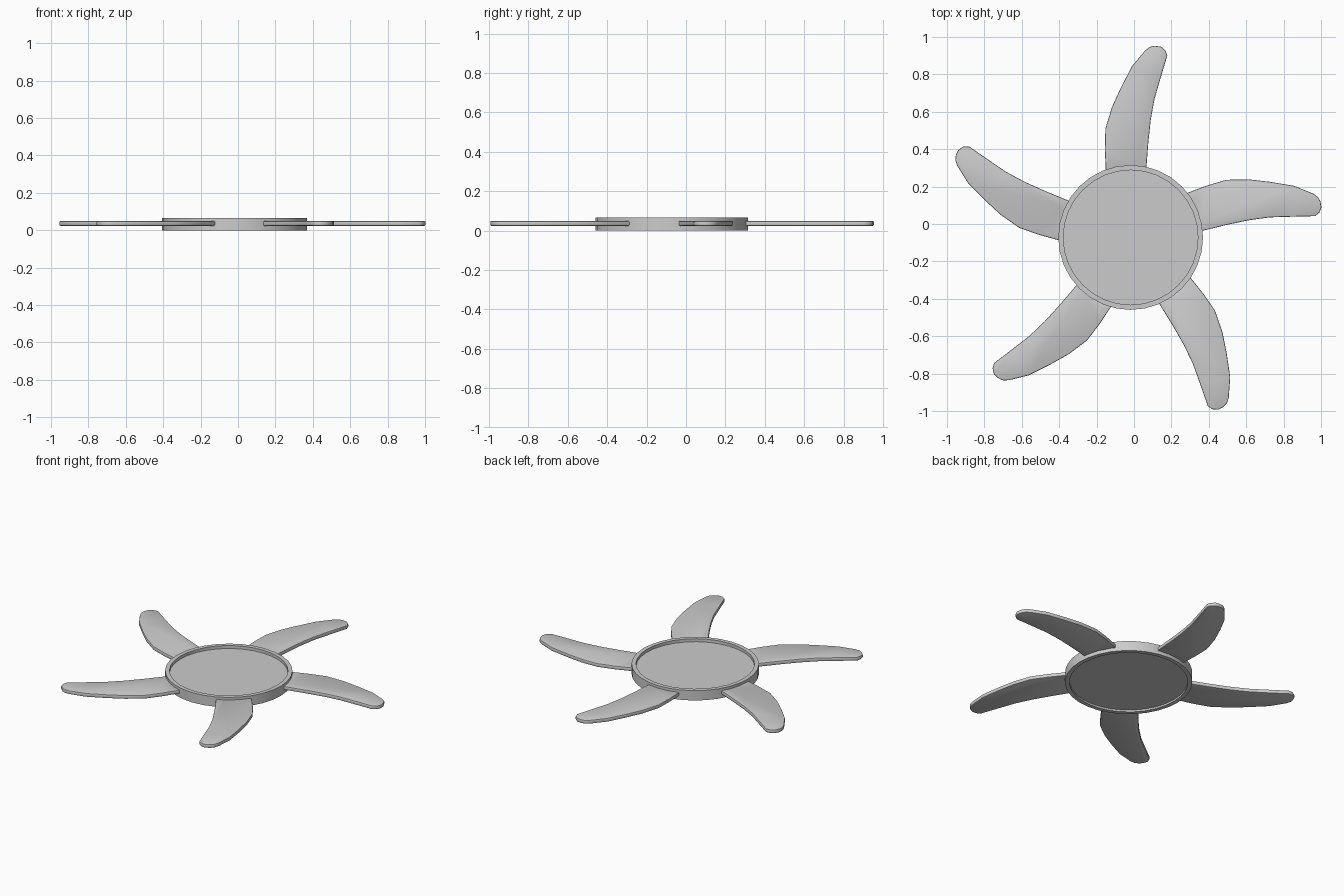
import bpy, bmesh, math
from mathutils import Matrix, Vector

if "Cube" in bpy.data.objects:
    bpy.data.objects.remove(bpy.data.objects["Cube"])

CX, CY = -0.018, -0.072   # hub axis


def finish(bm, name):
    bmesh.ops.recalc_face_normals(bm, faces=bm.faces[:])
    me = bpy.data.meshes.new(name)
    bm.to_mesh(me)
    bm.free()
    ob = bpy.data.objects.new(name, me)
    bpy.context.collection.objects.link(ob)
    bpy.ops.object.select_all(action='DESELECT')
    ob.select_set(True)
    bpy.context.view_layer.objects.active = ob
    bpy.ops.object.shade_smooth_by_angle(angle=math.radians(35))
    return ob


# Hub: disc with a raised rim, recessed on top and underneath
bm = bmesh.new()
profile = [(0.36, 0.012), (0.36, 0.0), (0.387, 0.0),
           (0.387, 0.066), (0.36, 0.066), (0.36, 0.046)]
N = 32
rings = [[bm.verts.new((CX + r * math.cos(2 * math.pi * i / N),
                        CY + r * math.sin(2 * math.pi * i / N), z))
          for i in range(N)] for r, z in profile]
for a, b in zip(rings, rings[1:]):
    for i in range(N):
        j = (i + 1) % N
        bm.faces.new((a[i], a[j], b[j], b[i]))
bm.faces.new(rings[0])
bm.faces.new(rings[-1])
finish(bm, "hub")

# Blades: one swept outline with softened edges, repeated five times
outline = [(-0.150, 0.270), (-0.156, 0.40), (-0.153, 0.51), (-0.118, 0.625),
           (-0.07, 0.73), (-0.01, 0.845), (0.06, 0.928), (0.085, 0.947),
           (0.112, 0.953), (0.145, 0.948), (0.168, 0.928), (0.178, 0.90),
           (0.145, 0.79), (0.110, 0.67), (0.090, 0.56), (0.077, 0.44),
           (0.065, 0.285), (0.02, 0.298), (-0.04, 0.300), (-0.10, 0.292)]
Z0, Z1, INSET = 0.024, 0.049, 0.006
for k in range(5):
    bm = bmesh.new()
    base = bm.faces.new([bm.verts.new((x, y, Z0)) for x, y in outline])
    ext = bmesh.ops.extrude_face_region(bm, geom=[base])
    top = [v for v in ext["geom"] if isinstance(v, bmesh.types.BMVert)]
    bmesh.ops.translate(bm, verts=top, vec=(0, 0, Z1 - Z0))
    bmesh.ops.recalc_face_normals(bm, faces=bm.faces[:])
    rims = [e for e in bm.edges
            if abs(e.verts[0].co.z - e.verts[1].co.z) < 1e-5]
    bmesh.ops.bevel(bm, geom=rims, offset=INSET, segments=2,
                    profile=0.5, affect='EDGES')
    bmesh.ops.rotate(bm, verts=bm.verts[:], cent=Vector((CX, CY, 0)),
                     matrix=Matrix.Rotation(math.radians(72 * k), 3, 'Z'))
    finish(bm, f"blade_{k + 1}")
